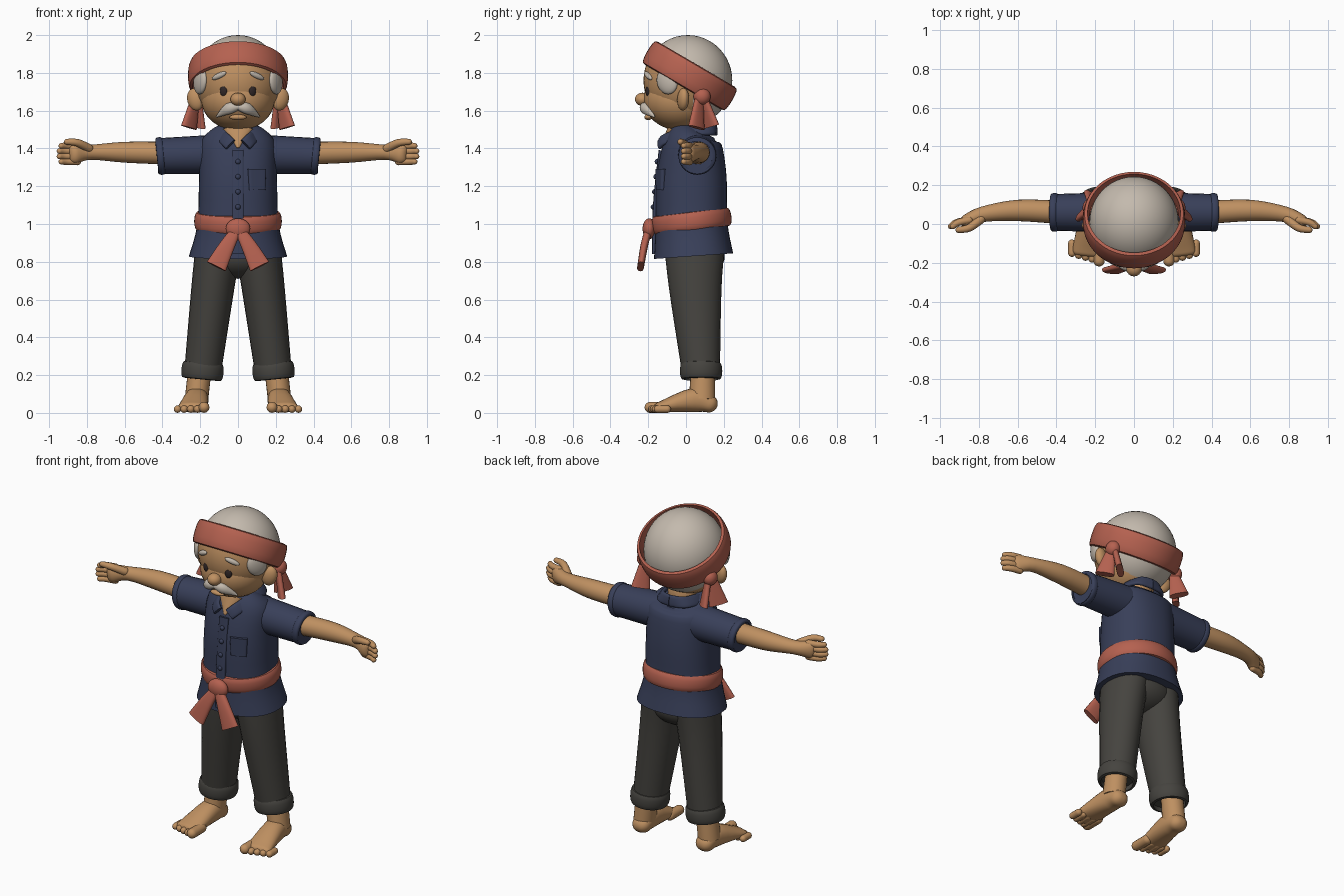
import bpy, bmesh, math
from mathutils import Vector, Matrix, Euler

cube = bpy.data.objects.get("Cube")
if cube:
    bpy.data.objects.remove(cube, do_unlink=True)


def material(name, red, green, blue):
    mat = bpy.data.materials.new(name)
    mat.use_nodes = True
    mat.diffuse_color = (red, green, blue, 1)
    shader = next(node for node in mat.node_tree.nodes if node.type == "BSDF_PRINCIPLED")
    shader.inputs["Base Color"].default_value = mat.diffuse_color
    shader.inputs["Roughness"].default_value = .8
    return mat


SKIN = material("tan_skin", .52, .28, .12)
NAVY = material("navy_cloth", .04, .05, .1)
RED = material("brick_red_cloth", .46, .12, .08)
CHARCOAL = material("charcoal_cloth", .06, .057, .05)
HAIR = material("pale_grey_hair", .55, .49, .42)
EYE = material("dark_brown_eye", .03, .02, .02)
ACROSS, DEPTH, UP = Vector((1, 0, 0)), Vector((0, 1, 0)), Vector((0, 0, 1))
made = []


def finish(name, bm, mat, mirror):
    """Turn a bmesh into an object; mirror is -1 for parts on the right."""
    bmesh.ops.scale(bm, vec=(mirror, 1, 1), verts=bm.verts[:])
    bmesh.ops.recalc_face_normals(bm, faces=bm.faces[:])
    mesh = bpy.data.meshes.new(name)
    bm.to_mesh(mesh)
    bm.free()
    mesh.materials.append(mat)
    obj = bpy.data.objects.new(name, mesh)
    bpy.context.collection.objects.link(obj)
    made.append(obj)
    return obj


def bridge(bm, first, second):
    for j in range(len(first)):
        bm.faces.new((first[j - 1], first[j], second[j], second[j - 1]))


def spline(points, steps=4):
    """Smooth curve through rows of position, width and depth."""
    rows = [Vector(p if len(p) == 5 else (*p, p[-1])) for p in points]
    padded = [rows[0], *rows, rows[-1]]
    curve = []
    for a, b, c, d in zip(padded, padded[1:], padded[2:], padded[3:]):
        for k in range(steps):
            t = k / steps
            curve.append(b + (c - a) * (t / 2) + (a * 2 - b * 5 + c * 4 - d) * (t * t / 2)
                         + ((b - c) * 3 + d - a) * (t ** 3 / 2))
    return curve + [rows[-1]]


def tube(name, mat, points, side=ACROSS, mirror=1, sides=24, power=1, round_start=False, round_end=False):
    """Loft of (x, y, z, half width along side, half depth) stations."""
    rows = spline(points)
    centres = [Vector(row[:3]) for row in rows]
    sections = []
    for i, row in enumerate(rows):
        tangent = (centres[min(i + 1, len(rows) - 1)] - centres[max(i - 1, 0)]).normalized()
        sections.append((centres[i], tangent, row[3], row[4]))

    def dome(section, direction):
        centre, tangent, wide, deep = section
        radius = min(wide, deep)
        for k in range(1, 6):
            angle = k * math.pi / 11
            inset = radius * (1 - math.cos(angle))
            yield (centre + tangent * direction * radius * math.sin(angle), tangent, wide - inset, deep - inset)

    if round_start:
        sections = list(dome(sections[0], -1))[::-1] + sections
    if round_end:
        sections += list(dome(sections[-1], 1))
    bm = bmesh.new()
    rings = []
    for centre, tangent, wide, deep in sections:
        across = (Vector(side) - tangent * tangent.dot(side)).normalized()
        outward = tangent.cross(across)
        ring = []
        for j in range(sides):
            angle = math.tau * j / sides
            c, s = (math.copysign(abs(f) ** power, f) for f in (math.cos(angle), math.sin(angle)))
            ring.append(bm.verts.new(centre + across * wide * c + outward * deep * s))
        rings.append(ring)
    for first, second in zip(rings, rings[1:]):
        bridge(bm, first, second)
    bm.faces.new(rings[0])
    bm.faces.new(rings[-1])
    return finish(name, bm, mat, mirror)


def placed(centre, turn):
    return Matrix.Translation(centre) @ Euler(turn).to_matrix().to_4x4()


def ball(name, mat, centre, size, turn=(0, 0, 0), mirror=1, segments=32):
    bm = bmesh.new()
    bmesh.ops.create_uvsphere(bm, u_segments=segments, v_segments=segments // 2, radius=1,
                              matrix=placed(centre, turn) @ Matrix.Diagonal((*size, 1)))
    return finish(name, bm, mat, mirror)


def band(name, mat, centre, wide, deep, thick, half_height, turn, mirror=1, sides=48, arc=8):
    """Cloth band around an ellipse, bulging outward."""
    frame = placed(centre, turn)
    bm = bmesh.new()
    rings = []
    for j in range(sides):
        angle = math.tau * j / sides
        ring = []
        for k in range(arc + 1):
            tilt = math.pi * (k / arc - .5)
            bulge = thick * abs(math.cos(tilt)) ** .5
            ring.append(bm.verts.new(frame @ Vector((
                (wide + bulge) * math.cos(angle), (deep + bulge) * math.sin(angle),
                half_height * math.sin(tilt)))))
        rings.append(ring)
    for j in range(sides):
        bridge(bm, rings[j - 1], rings[j])
    return finish(name, bm, mat, mirror)


# Head: hair covers the skull above the headband and at the back
band_centre, band_tilt = Vector((0, .02, 1.785)), (-.53, 0, 0)
skull = ball("skull", SKIN, (0, .01, 1.76), (.23, .235, .24), segments=48)
skull.data.materials.append(HAIR)
band_normal = Euler(band_tilt).to_matrix() @ UP
for face in skull.data.polygons:
    above_band = (face.center - band_centre).dot(band_normal) > 0
    face.material_index = int(above_band or face.center.y > .04)
ball("jaw", SKIN, (0, -.03, 1.66), (.195, .195, .165))
ball("nose", SKIN, (0, -.23, 1.66), (.04, .04, .035))
ball("lower_lip", SKIN, (0, -.2, 1.565), (.045, .02, .015))
ball("neck", SKIN, (0, .02, 1.5), (.09, .09, .12))
tube("open_neckline", SKIN, [(0, -.07, 1.5, .08, .03), (0, -.125, 1.4, .006, .012)])
band("headband", RED, band_centre, .24, .235, .025, .07, band_tilt)

# Shirt body, placket, buttons and pocket
tube("shirt_body", NAVY, [(0, .04, .83, .26, .21), (0, .03, 1, .215, .19), (0, .03, 1.25, .206, .185),
                          (0, .04, 1.44, .195, .15), (0, .06, 1.5, .1, .1)], sides=40, power=.88)
tube("placket", NAVY, [(0, -.17, .84, .03, .01), (0, -.165, 1.1, .03, .01), (0, -.135, 1.39, .03, .01)], power=.5)
for i in range(4):
    ball(f"button_{i + 1}", NAVY, (0, -.175 + .007 * i, 1.09 + .08 * i), (.014, .012, .014), segments=12)
tube("chest_pocket", NAVY, [(.1, -.135, 1.18, .045, .014), (.1, -.135, 1.29, .05, .014)],
     side=(.94, .34, 0), power=.4)

# Waist sash with its knot, and the seat of the trousers
band("sash", RED, (0, .03, 1.015), .2, .18, .032, .05, (.12, 0, 0))
ball("sash_knot", RED, (0, -.195, .975), (.065, .035, .055))
ball("trouser_seat", CHARCOAL, (0, .05, .83), (.2, .155, .12))

for label, m in (("left", 1), ("right", -1)):
    # Face details
    ball(label + "_ear", SKIN, (.225, -.015, 1.66), (.045, .03, .06), (0, .25, .3), mirror=m)
    ball(label + "_eye", EYE, (.077, -.203, 1.705), (.02, .01, .028), (0, 0, .35), mirror=m)
    ball(label + "_eyebrow", HAIR, (.1, -.2, 1.785), (.045, .014, .015), (0, .4, .45), mirror=m)
    ball(label + "_sideburn", HAIR, (.2, -.1, 1.755), (.025, .06, .07), (.4, 0, -.5), mirror=m)
    tube(label + "_moustache", HAIR, [(0, -.22, 1.62, .018, .022), (.05, -.215, 1.61, .03, .025),
         (.11, -.17, 1.57, .006)], side=UP, mirror=m, round_end=True)

    # Headband ties behind the ears
    ball(label + "_headband_knot", RED, (.225, .085, 1.675), (.04, .045, .045), mirror=m)
    tube(label + "_front_tie", RED, [(.225, .07, 1.67, .025, .016), (.26, .055, 1.51, .055, .02)],
         side=ACROSS - DEPTH, mirror=m, power=.8)
    tube(label + "_back_tie", RED, [(.215, .09, 1.67, .025, .016), (.215, .135, 1.515, .055, .02)],
         side=ACROSS + DEPTH, mirror=m, power=.8)

    # Collar half, from the nape round to its point
    nape_to_point = ((0, .155, 1.5), (.08, .13, 1.5), (.11, .02, 1.49), (.07, -.11, 1.45), (.04, -.14, 1.42))
    tube(label + "_collar", NAVY, [(*spot, .033, .012) for spot in nape_to_point],
         side=(.6, 0, -.8), mirror=m, power=.7)

    # Sleeve and its turned hem
    tube(label + "_sleeve", NAVY, [(.08, .06, 1.37, .105), (.425, .06, 1.36, .094)], side=DEPTH, mirror=m)
    band(label + "_sleeve_hem", NAVY, (.41, .06, 1.36), .08, .08, .02, .02, (0, math.pi / 2 + .1, 0), mirror=m)

    # Arm, curled fingers and thumb
    tube(label + "_arm", SKIN, [(.38, .06, 1.375, .06), (.6, .07, 1.38, .055), (.78, .05, 1.38, .04),
         (.86, .015, 1.374, .036, .055)], side=DEPTH, mirror=m, round_end=True)
    for i in range(4):
        z = 1.414 - .028 * i
        reach = .01 * (i in (1, 2))
        tube(f"{label}_finger_{i + 1}", SKIN, [(.85, .02, z, .019), (.905 + reach, .008, z, .018),
             (.935 + reach, -.012, z, .015)], mirror=m, side=DEPTH, sides=12, round_start=True, round_end=True)
    tube(label + "_thumb", SKIN, [(.79, .025, 1.4, .024), (.85, -.02, 1.43, .02), (.905, -.03, 1.435, .016)],
         side=DEPTH, mirror=m, sides=12, round_start=True, round_end=True)

    # Hanging end of the sash
    tube(label + "_sash_end", RED, [(0, -.195, .98, .025, .02), (.055, -.22, .89, .04, .02),
         (.115, -.24, .775, .056, .018)], mirror=m, power=.8)

    # Trouser leg with rolled cuff
    tube(label + "_trouser_leg", CHARCOAL, [(.105, .045, .88, .12, .16), (.135, .05, .65, .113, .138),
         (.188, .08, .21, .097, .1)], mirror=m)
    band(label + "_rolled_cuff", CHARCOAL, (.188, .08, .222), .09, .09, .022, .045, (0, -.1, 0), mirror=m)

    # Bare foot
    tube(label + "_ankle", SKIN, [(.2, .09, .25, .062), (.22, .085, .07, .062, .07)], mirror=m)
    tube(label + "_foot", SKIN, [(.216, .12, .05, .055, .048), (.22, .04, .068, .064), (.24, -.14, .03, .078, .028)],
         mirror=m, power=.9, round_start=True, round_end=True)
    for i in range(5):
        radius = .02 if i else .029
        x = .18 + .035 * i
        tube(f"{label}_toe_{i + 1}", SKIN, [(x, -.1, radius, radius), (x, -.19 + .01 * i, radius, radius)],
             mirror=m, sides=12, round_start=True, round_end=True)

# Smooth shading that keeps hems and rims crisp
bpy.ops.object.select_all(action="DESELECT")
for obj in made:
    obj.select_set(True)
bpy.context.view_layer.objects.active = made[0]
bpy.ops.object.shade_smooth_by_angle(angle=math.radians(45))
